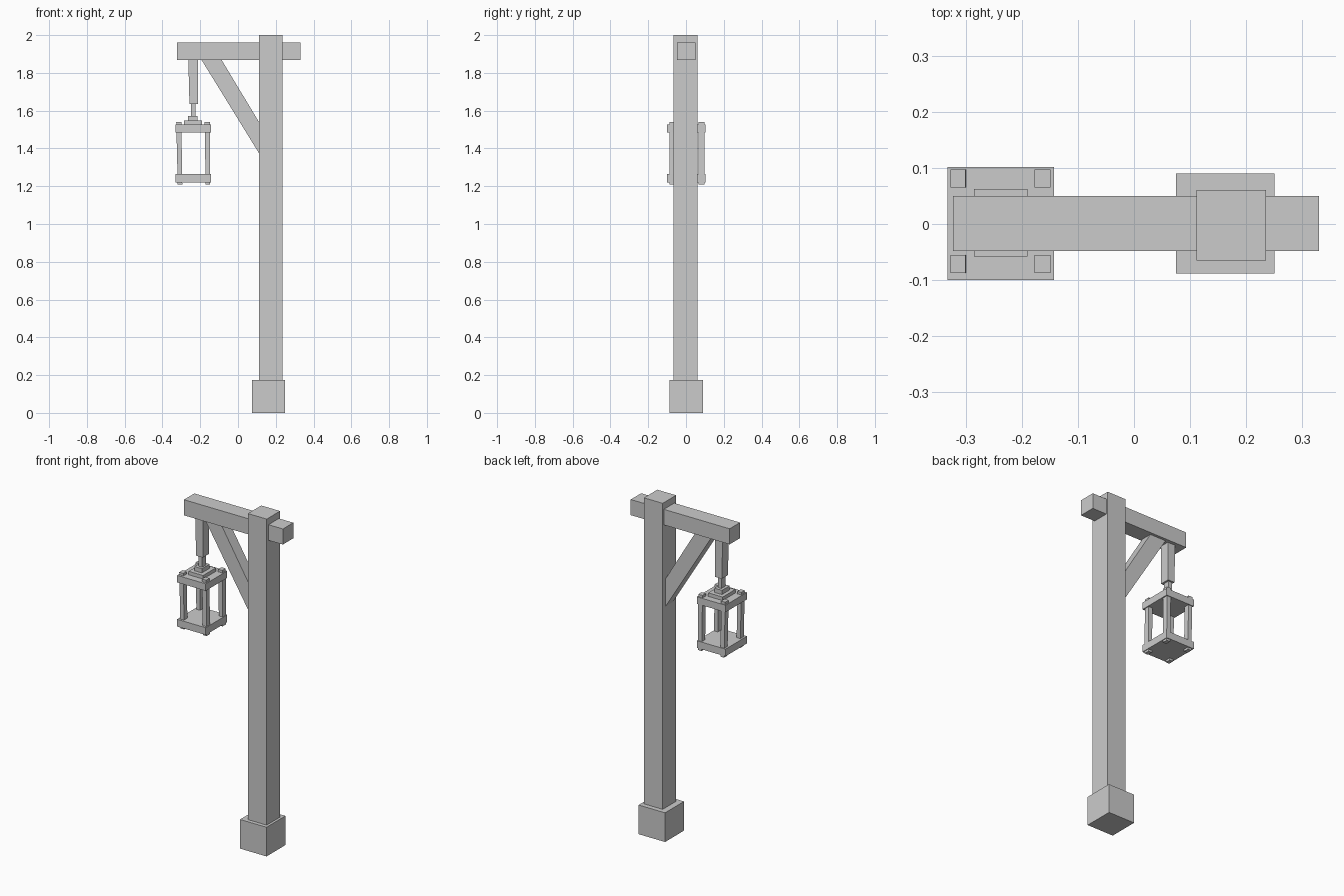
import bpy, bmesh

if "Cube" in bpy.data.objects:
    bpy.data.objects.remove(bpy.data.objects["Cube"])


def prism(name, bottom, top):
    """Closed solid between two matching loops of points."""
    bm = bmesh.new()
    a = [bm.verts.new(p) for p in bottom]
    b = [bm.verts.new(p) for p in top]
    n = len(a)
    bm.faces.new(a[::-1])
    bm.faces.new(b)
    for i in range(n):
        j = (i + 1) % n
        bm.faces.new((a[i], a[j], b[j], b[i]))
    bmesh.ops.recalc_face_normals(bm, faces=bm.faces)
    me = bpy.data.meshes.new(name)
    bm.to_mesh(me)
    bm.free()
    ob = bpy.data.objects.new(name, me)
    bpy.context.collection.objects.link(ob)
    return ob


def rect(x0, x1, y0, y1, z):
    return [(x0, y0, z), (x1, y0, z), (x1, y1, z), (x0, y1, z)]


def box(name, x, y, z, top_x=None):
    """Box from ranges; top_x lets the top end lean or taper in x."""
    return prism(name, rect(*x, *y, z[0]), rect(*(top_x or x), *y, z[1]))


# Post, footing and cross beam
box("footing", (0.075, 0.25), (-0.088, 0.09), (0, 0.174))
box("post", (0.111, 0.235), (-0.065, 0.061), (0.174, 2.0))
box("cross_beam", (-0.323, 0.33), (-0.048, 0.05), (1.867, 1.96))

# Diagonal brace with ends cut flush to post and beam
profile = [(0.111, 1.375), (0.111, 1.54), (-0.086, 1.867), (-0.192, 1.867)]
prism("brace", [(x, -0.034, z) for x, z in profile],
      [(x, 0.034, z) for x, z in profile])

# Hanger and stem
box("hanger", (-0.257, -0.213), (-0.028, 0.03), (1.636, 1.867), (-0.263, -0.211))
box("hanger_stem", (-0.248, -0.224), (-0.018, 0.02), (1.572, 1.636))

# Lantern roof tiers and plates
box("lantern_cap_upper", (-0.264, -0.214), (-0.034, 0.038), (1.547, 1.572))
box("lantern_cap_lower", (-0.285, -0.19), (-0.058, 0.062), (1.526, 1.547))
for name, z in (("lantern_top_plate", (1.484, 1.526)),
                ("lantern_bottom_plate", (1.221, 1.264))):
    box(name, (-0.332, -0.143), (-0.1, 0.102), z)

# Slightly leaning corner bars that poke through both plates
for i, (xb, xt) in enumerate((((-0.319, -0.295), (-0.327, -0.3)),
                              ((-0.171, -0.147), (-0.177, -0.149)))):
    for j, y in enumerate(((-0.087, -0.055), (0.065, 0.097))):
        box(f"lantern_bar_{2 * i + j + 1}", xb, y, (1.208, 1.541), xt)
